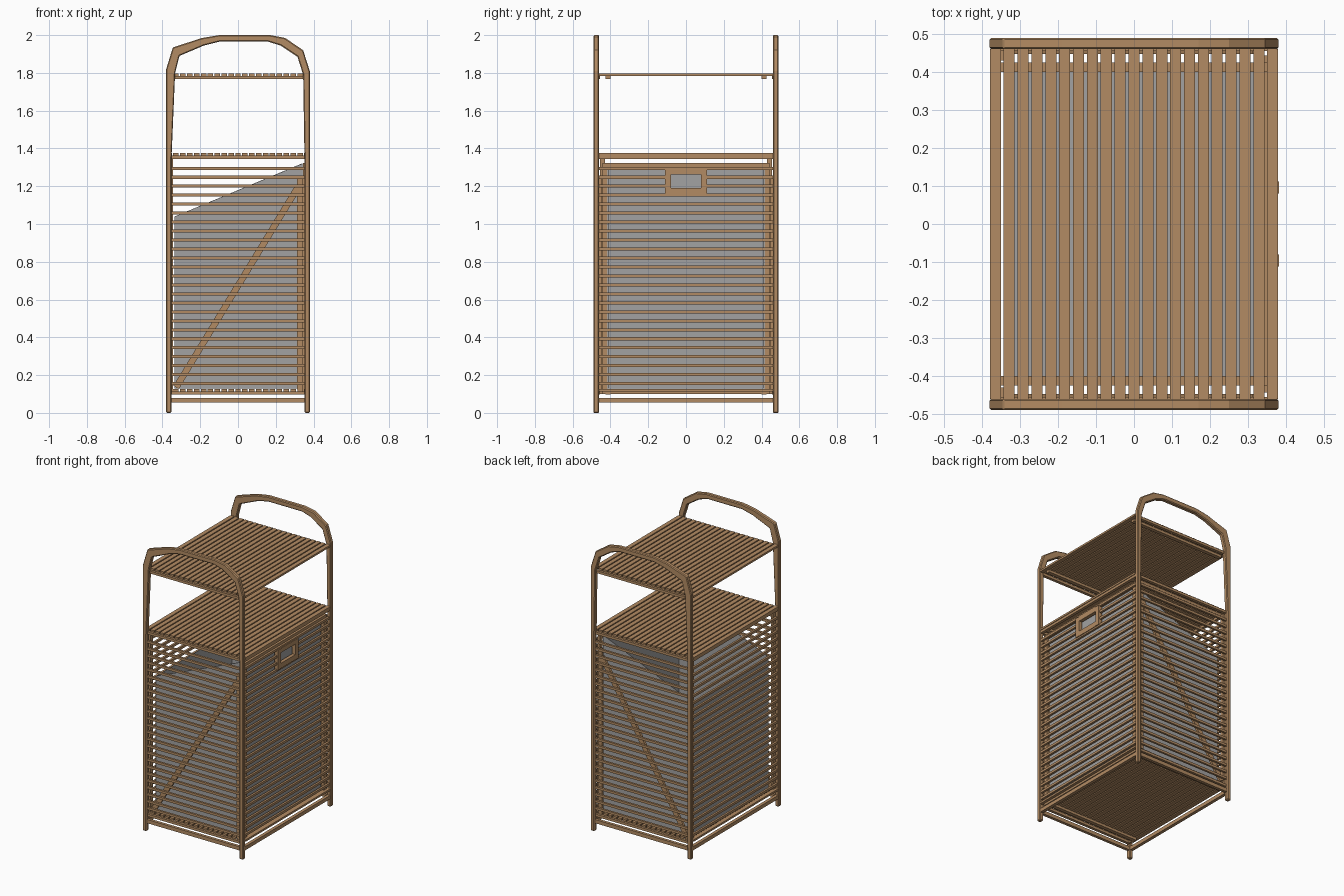
import bpy, bmesh, math
from mathutils import Matrix

cube = bpy.data.objects.get("Cube")
if cube:
    bpy.data.objects.remove(cube)


def material(name, colour):
    m = bpy.data.materials.new(name)
    m.use_nodes = True
    m.diffuse_color = colour
    m.node_tree.nodes["Principled BSDF"].inputs["Base Color"].default_value = colour
    return m


WOOD = material("bamboo wood", (0.45, 0.26, 0.125, 1))
CLOTH = material("grey cloth", (0.36, 0.36, 0.36, 1))


def finish(name, bm, mat):
    bmesh.ops.recalc_face_normals(bm, faces=bm.faces)
    mesh = bpy.data.meshes.new(name)
    bm.to_mesh(mesh)
    bm.free()
    mesh.materials.append(mat)
    ob = bpy.data.objects.new(name, mesh)
    bpy.context.collection.objects.link(ob)
    return ob


def add_box(bm, x, y, z):
    """Add a box from its (low, high) limits on each axis."""
    size = [b - a for a, b in (x, y, z)]
    mid = [(a + b) / 2 for a, b in (x, y, z)]
    bmesh.ops.create_cube(bm, size=1, matrix=Matrix.Translation(mid) @ Matrix.Diagonal((*size, 1)))


def boxes(name, limits):
    bm = bmesh.new()
    for lim in limits:
        add_box(bm, *lim)
    return finish(name, bm, WOOD)


def both(low, high):
    """Matching limits on the positive and negative side of an axis."""
    return [(low, high), (-high, -low)]


# End frames: two legs joined by a bent handle, as pairs of outer and inner points
outer = [(-.38, 0), (-.38, 1.35), (-.38, 1.82), (-.345, 1.935), (-.19, 1.985), (-.1, 2),
         (.17, 2), (.25, 1.985), (.345, 1.92), (.38, 1.81), (.38, 1.35), (.38, 0)]
inner = [(-.352, 0), (-.352, 1.35), (-.333, 1.8), (-.31, 1.89), (-.18, 1.945), (-.1, 1.965),
         (.16, 1.965), (.225, 1.945), (.315, 1.885), (.345, 1.79), (.352, 1.35), (.352, 0)]
for label, y in (("front", -.49), ("back", .46)):
    bm = bmesh.new()
    rings = []
    for (ox, oz), (ix, iz) in zip(outer, inner):
        rings.append([bm.verts.new(p) for p in
                      ((ox, y, oz), (ox, y + .03, oz), (ix, y + .03, iz), (ix, y, iz))])
    for a, b in zip(rings, rings[1:]):
        for i in range(4):
            j = (i + 1) % 4
            bm.faces.new((a[i], a[j], b[j], b[i]))
    bm.faces.new(rings[0])
    bm.faces.new(rings[-1])
    frame = finish(label + "_legs_and_handle", bm, WOOD)
    bevel = frame.modifiers.new("soft edges", "BEVEL")
    bevel.width = .005
    bevel.angle_limit = math.radians(50)

# Slatted shelves with cross bars beneath
for label, top in (("upper", 1.797), ("middle", 1.375), ("bottom", .127)):
    slats = []
    for i in range(21):
        x = (i - 10) * .0365
        slats.append(((x - .0145, x + .0145), (-.46, .46), (top - .013, top)))
    boxes(label + "_shelf_slats", slats)
    bars = [((-.355, .355), y, (top - .03, top - .013))
            for y in both(.40, .425) + both(.455, .475)]
    boxes(label + "_shelf_bars", bars)

# Lower stretchers between the legs and rails beside the middle shelf
boxes("stretchers", [((-.36, .36), y, (.055, .08)) for y in both(.463, .483)]
      + [(x, (-.465, .465), (.055, .08)) for x in both(.355, .377)])
boxes("middle_side_rails", [(x, (-.465, .465), (1.345, 1.372)) for x in both(.355, .375)])

# Horizontal slats round all four sides, broken at the door grip
long_slats, side_slats, door_slats = [], [], []
for i in range(25):
    z = (.155 + i * .0475 - .008, .155 + i * .0475 + .008)
    long_slats += [((-.358, .358), y, z) for y in both(.466, .48)]
    side_slats.append(((-.374, -.36), (-.465, .465), z))
    if 1.16 < z[0] < 1.25:
        door_slats += [((.36, .374), y, z) for y in both(.10, .465)]
    else:
        door_slats.append(((.36, .374), (-.465, .465), z))
boxes("front_and_back_slats", long_slats)
boxes("side_slats", side_slats)
boxes("door_slats", door_slats)

# Frame behind the door slats
boxes("door_frame", [((.343, .36), y, (.1, 1.32)) for y in both(.415, .443)]
      + [((.343, .36), (-.443, .443), z) for z in ((.1, .125), (1.295, 1.322))])
boxes("side_frame", [((-.36, -.343), y, (.1, 1.345)) for y in both(.43, .455)])

# Door grip: four plates around an opening
boxes("door_grip", [((.355, .381), y, (1.155, 1.292)) for y in both(.08, .112)]
      + [((.355, .379), (-.08, .08), z) for z in ((1.155, 1.19), (1.262, 1.292))])

# Inner uprights and diagonal braces behind the front and back slats
boxes("inner_uprights", [((.312, .343), y, (.125, 1.25)) for y in both(.447, .464)])
dx, dz = .645, 1.06
for label, y in (("front", -.455), ("back", .455)):
    bm = bmesh.new()
    add_box(bm, (-.017, .017), (-.008, .008), (-math.hypot(dx, dz) / 2, math.hypot(dx, dz) / 2))
    bm.transform(Matrix.Translation((-.005, y, .665)) @ Matrix.Rotation(math.atan2(dx, dz), 4, "Y"))
    finish(label + "_brace", bm, WOOD)

# Open cloth bag with a sloping rim
bm = bmesh.new()
add_box(bm, (-.335, .342), (-.412, .412), (.13, 1.32))
for v in bm.verts:
    if v.co.z > 1 and v.co.x < 0:
        v.co.z = 1.04
lid = [f for f in bm.faces if f.calc_center_median().z > 1.1 and abs(f.calc_center_median().x) < .1
       and abs(f.calc_center_median().y) < .1]
bmesh.ops.delete(bm, geom=lid, context="FACES")
bag = finish("cloth_bag", bm, CLOTH)
bag.modifiers.new("cloth thickness", "SOLIDIFY").thickness = .005
